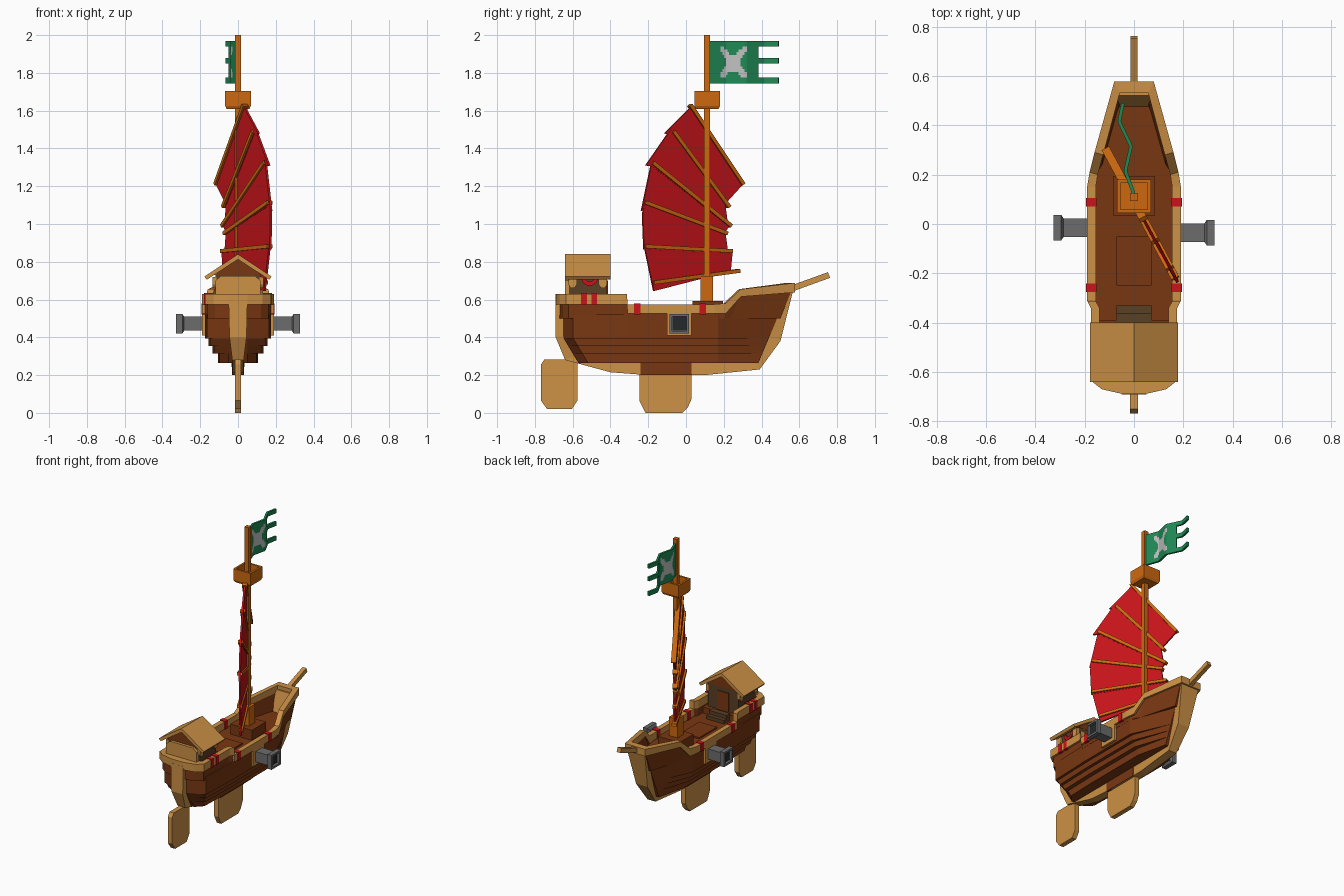
import bpy, bmesh, math
from mathutils import Vector

if "Cube" in bpy.data.objects:
    bpy.data.objects.remove(bpy.data.objects["Cube"])


def material(name, r, g, b):
    m = bpy.data.materials.new(name)
    m.diffuse_color = (r, g, b, 1)
    m.use_nodes = True
    m.node_tree.nodes["Principled BSDF"].inputs["Base Color"].default_value = m.diffuse_color
    return m


TAN = material("light_wood", 0.61, 0.283, 0.061)
BROWN = material("dark_plank", 0.19, 0.038, 0.006)
UMBER = material("shadow_wood", 0.10, 0.05, 0.018)
ORANGE = material("orange_wood", 0.61, 0.141, 0.005)
RED = material("red_cloth", 0.58, 0.007, 0.01)
GRAY = material("iron", 0.15, 0.15, 0.15)
BLACK = material("bore_black", 0.018, 0.022, 0.024)
GREEN = material("flag_green", 0.014, 0.25, 0.09)
PALE = material("pale_gray", 0.53, 0.53, 0.53)


def mesh(name, verts, faces, *mats):
    me = bpy.data.meshes.new(name)
    me.from_pydata([tuple(v) for v in verts], [], faces)
    for m in mats:
        me.materials.append(m)
    bm = bmesh.new()
    bm.from_mesh(me)
    bmesh.ops.recalc_face_normals(bm, faces=bm.faces)
    bm.to_mesh(me)
    bm.free()
    ob = bpy.data.objects.new(name, me)
    bpy.context.collection.objects.link(ob)
    return ob


def loft(name, rings, mat):
    """Closed solid through rings with equal point counts."""
    n = len(rings[0])
    verts = [p for r in rings for p in r]
    faces = [(k * n + i, k * n + (i + 1) % n, (k + 1) * n + (i + 1) % n, (k + 1) * n + i)
             for k in range(len(rings) - 1) for i in range(n)]
    faces += [tuple(range(n)), tuple(range(len(verts) - n, len(verts)))]
    return mesh(name, verts, faces, mat)


def prism_x(name, poly, x0, x1, mat):
    return loft(name, [[(x, y, z) for y, z in poly] for x in (x0, x1)], mat)


def box(name, x0, x1, y0, y1, z0, z1, mat):
    return prism_x(name, [(y0, z0), (y1, z0), (y1, z1), (y0, z1)], x0, x1, mat)


def beam(name, a, b, w, h, mat, side=Vector((1, 0, 0))):
    a, b = Vector(a), Vector(b)
    up = (b - a).cross(side).normalized() * h / 2
    s = side * w / 2
    return loft(name, [[p - s - up, p + s - up, p + s + up, p - s + up] for p in (a, b)], mat)


# Hull: stepped plank layers, each slightly wider than the one below
def outline(z, w):
    yb = 0.39 + (z - 0.28) * 0.42
    d = max(0, 0.4 - z) * 0.6
    half = [(0.055, yb), (w, 0.17), (w, -0.3), (w * 0.94, -0.6 + d), (0.05, -0.65 + d)]
    return [(x, y, z) for x, y in half] + [(-x, y, z) for x, y in reversed(half)]


for i, (z0, z1, w) in enumerate([(0.265, 0.315, 0.105), (0.315, 0.355, 0.135),
                                 (0.355, 0.395, 0.157), (0.395, 0.52, 0.175)]):
    loft(f"hull_planks_{i}", [outline(z0, w), outline(z1, w)], BROWN)

# Rail stations: outer x, outer y, inner x, inner y, bottom z, top z
RAIL = [(0, -.69, 0, -.64, .575, .63), (.05, -.688, .04, -.64, .575, .63),
        (.13, -.67, .11, -.625, .575, .63), (.175, -.635, .14, -.60, .575, .63),
        (.175, -.34, .14, -.34, .575, .63), (.19, -.312, .155, -.312, .575, .63),
        (.19, -.31, .155, -.31, .525, .575), (.19, .15, .155, .15, .525, .575),
        (.18, .21, .147, .2, .525, .58), (.16, .29, .125, .28, .615, .655),
        (.08, .577, .058, .53, .638, .688), (0, .577, 0, .53, .638, .688)]
for s, side in ((1, "right"), (-1, "left")):
    loft(f"rail_{side}", [[(s * a, b, z0), (s * c, d, z0), (s * c, d, z1), (s * a, b, z1)]
                          for a, b, c, d, z0, z1 in RAIL], TAN)
    wall = []
    for a, b, c, d, z0, z1 in RAIL:
        o = Vector((s * (a * .6 + c * .4), b * .6 + d * .4))
        n = Vector((s * (a * .1 + c * .9), b * .1 + d * .9))
        rake = (z0 - 0.5) * 0.42 if b > 0.25 else 0
        wall.append([(o.x, o.y - rake, .5), (n.x, n.y - rake, .5),
                     (n.x, n.y, z0 + .01), (o.x, o.y, z0 + .01)])
    loft(f"bulwark_{side}", wall, BROWN)

    # Red bindings around the rails
    for y in (-0.258, 0.088):
        box(f"rail_binding_{side}", s * .151, s * .194, y - .017, y + .017, .521, .579, RED)
    for y in (-0.54, -0.485):
        box(f"stern_binding_{side}", s * .136, s * .179, y - .015, y + .015, .571, .634, RED)

    # Gun port and square-barrelled cannon
    cy, cz = (-0.035 if s > 0 else -0.015), 0.472
    box(f"gun_port_{side}", s * .16, s * .19, cy - .065, cy + .065, .41, .527, TAN)
    loft(f"cannon_{side}", [[(s * x, cy - h, cz - h), (s * x, cy + h, cz - h),
                             (s * x, cy + h, cz + h), (s * x, cy - h, cz + h)]
                            for x, h in ((.17, .037), (.285, .037), (.295, .052),
                                         (.327, .052), (.327, .038), (.305, .038))], GRAY)
    box(f"cannon_bore_{side}", s * .3, s * .308, cy - .037, cy + .037, cz - .037, cz + .037, BLACK)

# Keel, stem and stern post: outer y, z, inner y, z, half width
KEEL = [(-.69, .6, -.63, .6, .05), (-.69, .4, -.63, .41, .045), (-.64, .28, -.57, .31, .03),
        (-.4, .215, -.4, .275, .03), (-.2, .2, -.2, .27, .03), (.1, .2, .1, .27, .03),
        (.39, .23, .35, .285, .032), (.5, .38, .44, .4, .045), (.57, .66, .52, .66, .072)]
loft("keel", [[(-w, a, b), (w, a, b), (w, c, d), (-w, c, d)] for a, b, c, d, w in KEEL], TAN)
box("keel_trunk", -.032, .032, -.24, .03, .2, .28, BROWN)


# Rudder and centreboard with stepped round corners
def fin(name, y0, y1, z0, z1):
    poly = [(y0 + .03, z0), (y1 - .05, z0), (y1 - .02, z0 + .03), (y1, z0 + .075),
            (y1, z1), (y0, z1), (y0, z0 + .06), (y0 + .015, z0 + .03)]
    prism_x(name, poly, -.017, .017, TAN)


prism_x("rudder", [(-.735, .02), (-.605, .02), (-.575, .065), (-.575, .265), (-.59, .282),
                   (-.75, .282), (-.768, .255), (-.768, .065)], -.017, .017, TAN)
fin("centreboard", -.245, .03, 0, .21)
beam("bowsprit", (0, .55, .655), (0, .757, .73), .03, .032, TAN)

# Deck fittings
box("deck_hatch", -.07, .07, -.25, -.05, .51, .53, BROWN)
box("mast_platform", -.085, .085, .035, .195, .51, .592, BROWN)
box("poop_deck", -.14, .14, -.63, -.39, .51, .565, BROWN)
for i in range(2):
    box(f"cabin_step_{i}", -.07, .07, -.40, -.33 - .0 - .03 * i, .51, .545 + .025 * i, UMBER)

# Stern cabin
box("cabin_walls", -.12, .12, -.62, -.42, .56, .735, UMBER)
box("cabin_door", -.045, .045, -.421, -.414, .565, .7, BROWN)
loft("cabin_gable", [[(-.125, y, .73), (.125, y, .73), (0, y, .82)] for y in (-.622, -.418)], BROWN)
loft("cabin_back_panel", [[(-.12, y, .63), (.12, y, .63), (.12, y, .7), (.09, y, .725),
                           (-.09, y, .725), (-.12, y, .7)] for y in (-.64, -.615)], TAN)
arc = [(-.51 + r * math.cos(t), .718 + r * math.sin(t))
       for r, order in ((.045, range(9)), (.024, range(8, -1, -1)))
       for t in [math.pi + math.pi * k / 8 for k in order]]
for s, side in ((1, "right"), (-1, "left")):
    loft(f"cabin_roof_{side}", [[(0, y, .84), (s * .178, y, .722), (s * .165, y, .705),
                                 (0, y, .813)] for y in (-.64, -.40)], TAN)
    for y in (-.6, -.44):
        prism_x(f"eave_bracket_{side}", [(y - .022, .72), (y - .022, .68), (y - .01, .66),
                                         (y + .01, .66), (y + .022, .68), (y + .022, .72)],
                s * .115, s * .135, TAN)
    prism_x(f"cabin_garland_{side}", arc, s * .118, s * .128, RED)

# Mast and lookout tub
box("mast", -.016, .016, .094, .126, .5, 2.0, ORANGE)
box("mast_foot", -.034, .034, .076, .144, .58, .725, ORANGE)
loft("lookout_tub", [[(-h, .112 - h, z), (h, .112 - h, z), (h, .112 + h, z), (-h, .112 + h, z)]
                     for h, z in ((.06, 1.608), (.068, 1.625), (.068, 1.705), (.054, 1.705),
                                  (.054, 1.65))], ORANGE)

# Fan sail: a slanted plane, panels run between battens
SLOPE = 0.538
NORMAL = Vector((1, SLOPE, 0)).normalized()


def on_sail(p, off=0.0):
    return Vector((-.01 - SLOPE * (p[0] - .11), p[0], p[1])) + NORMAL * off


# Batten ends as y, z: luff end then leech end
BATTENS = [((.02, 1.63), (.30, 1.21)), ((-.07, 1.49), (.225, 1.09)), ((-.18, 1.325), (.235, .99)),
           ((-.22, 1.115), (.215, .95)), ((-.22, .882), (.24, .857)), ((-.175, .69), (.28, .752))]
for i, (a, b) in enumerate(BATTENS):
    beam(f"sail_batten_{i}", on_sail(a), on_sail(b), .034, .02, ORANGE, NORMAL)
PANELS = [[(.025, 1.62), (-.115, 1.48), (-.07, 1.47), (.2, 1.1), (.3, 1.21)],
          [(-.08, 1.505), (-.215, 1.31), (-.18, 1.305), (.22, .99), (.205, 1.1)],
          [(-.18, 1.34), (-.237, 1.07), (-.2, 1.09), (.2, .95), (.235, 1.0)],
          [(-.22, 1.125), (-.232, 1.05), (-.225, .865), (.22, .845), (.205, .96)],
          [(-.222, .885), (-.172, .645), (.1, .715), (.235, .755), (.245, .86)]]
for i, poly in enumerate(PANELS):
    off = .002 * (i % 2)
    loft(f"sail_panel_{i}", [[on_sail(p, off + d) for p in poly] for d in (-.006, .006)], RED)

# Rippled flag: fine grid, tails left by skipping rows, pale cross by rule
FOLDS = [(.12, 0), (.215, -.035), (.315, -.012), (.415, -.06), (.49, -.045)]


def ripple(y):
    for (y0, x0), (y1, x1) in zip(FOLDS, FOLDS[1:]):
        if y <= y1 + 1e-6:
            return x0 + (x1 - x0) * (y - y0) / (y1 - y0)
    return FOLDS[-1][1]


cols, rows = 37, 15
verts = [(ripple(.12 + .01 * i), .12 + .01 * i, 1.745 + .015 * j)
         for i in range(cols + 1) for j in range(rows + 1)]
faces, pale = [], []
for i in range(cols):
    for j in range(rows):
        if i >= 26 and j not in (0, 1, 7, 8, 13, 14):
            continue
        k = i * (rows + 1) + j
        faces.append((k, k + 1, k + rows + 2, k + rows + 1))
        u, v = abs((.125 + .01 * i - .25) / .075), abs((1.7525 + .015 * j - 1.855) / .085)
        pale.append(int(max(u, v) < 1 and (abs(u - v) < .28 or u * u + v * v < .3)))
flag = mesh("flag", verts, faces, GREEN, PALE)
for p, m in zip(flag.data.polygons, pale):
    p.material_index = m
flag.modifiers.new("thickness", "SOLIDIFY").thickness = .014
flag.modifiers["thickness"].offset = 0
